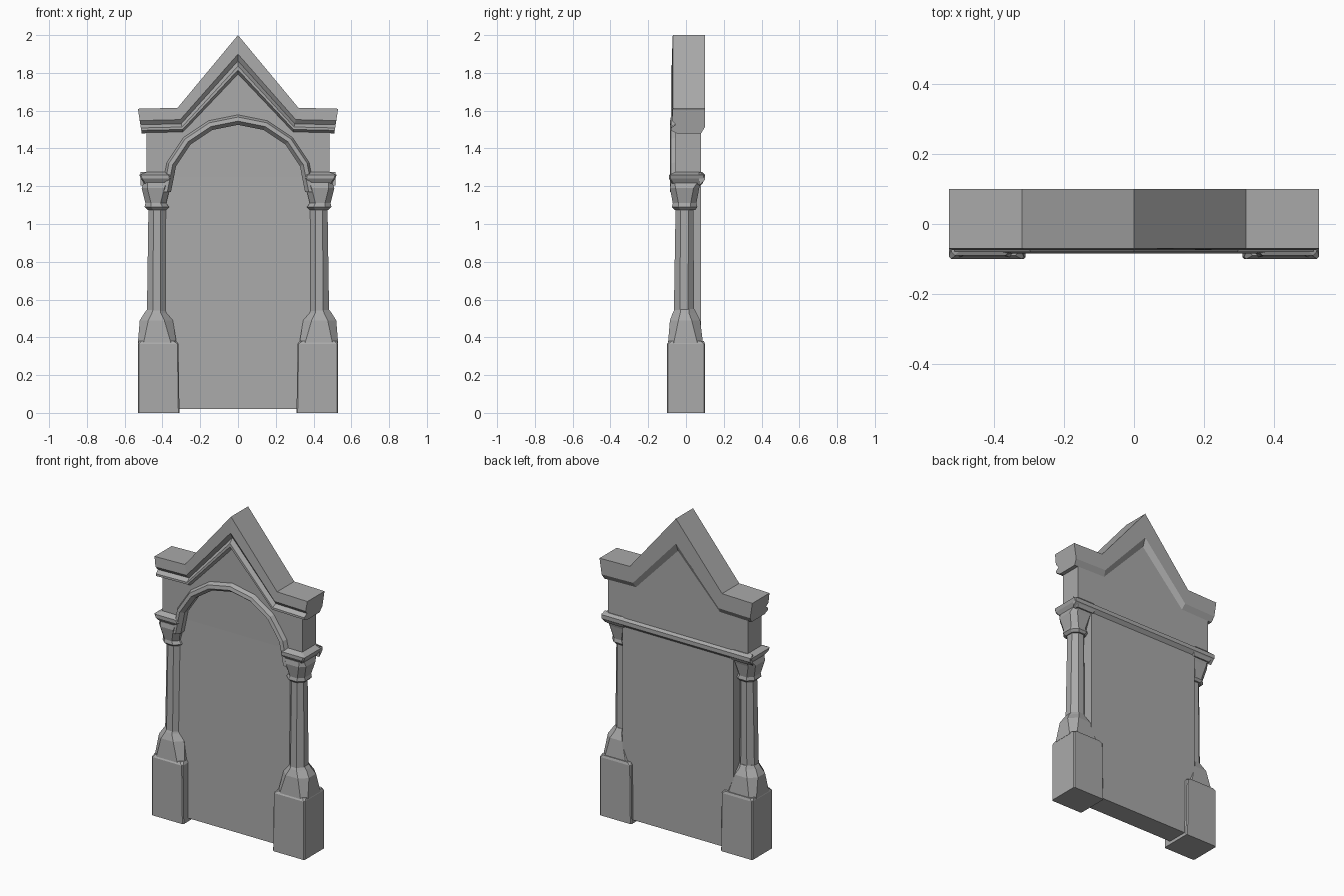
import bpy, bmesh, math

if "Cube" in bpy.data.objects:
    bpy.data.objects.remove(bpy.data.objects["Cube"])

stone = bpy.data.materials.new("grey stone")
stone.diffuse_color = (0.40, 0.40, 0.40, 1)
stone.use_nodes = True
stone.node_tree.nodes["Principled BSDF"].inputs["Base Color"].default_value = stone.diffuse_color


def finish(name, bm, mirror=False):
    bmesh.ops.recalc_face_normals(bm, faces=bm.faces)
    me = bpy.data.meshes.new(name)
    bm.to_mesh(me)
    bm.free()
    me.materials.append(stone)
    ob = bpy.data.objects.new(name, me)
    bpy.context.collection.objects.link(ob)
    if mirror:
        ob.modifiers.new("mirror", 'MIRROR')
    return ob


def skin(name, rings, mirror=False):
    """Join equal closed rings of points and cap both ends."""
    bm = bmesh.new()
    vs = [[bm.verts.new(p) for p in ring] for ring in rings]
    n = len(vs[0])
    for a, b in zip(vs, vs[1:]):
        for i in range(n):
            bm.faces.new((a[i], a[(i + 1) % n], b[(i + 1) % n], b[i]))
    bm.faces.new(vs[0])
    bm.faces.new(vs[-1])
    return finish(name, bm, mirror)


def stack(name, sections, mirror=True):
    """Vertical stack of chamfered rectangles: z, x0, x1, y0, y1, chamfer."""
    rings = []
    for z, x0, x1, y0, y1, c in sections:
        rings.append([(x0 + c, y0, z), (x1 - c, y0, z), (x1, y0 + c, z), (x1, y1 - c, z),
                      (x1 - c, y1, z), (x0 + c, y1, z), (x0, y1 - c, z), (x0, y0 + c, z)])
    return skin(name, rings, mirror)


def slab(name, outline, y0, y1):
    """Outline in x, z given thickness along y."""
    return skin(name, [[(x, y, z) for x, z in outline] for y in (y0, y1)])


def moulding(name, outer, inner, section):
    """Sweep a section (t from outer to inner path, y) between two paths."""
    rings = [[(a[0] + (b[0] - a[0]) * t, y, a[1] + (b[1] - a[1]) * t) for t, y in section]
             for a, b in zip(outer, inner)]
    return skin(name, rings)


def arc(r, z, n=8):
    return [(r * math.cos(math.pi * i / n), z + r * math.sin(math.pi * i / n)) for i in range(n + 1)]


def both(points):
    """Mirror a left half path ending at x = 0."""
    return points + [(-x, z) for x, z in reversed(points[:-1])]


# pedestals with domed caps
stack("pedestal", [(0, .31, .53, -.10, .10, .006), (.365, .315, .53, -.10, .10, .006),
                   (.38, .325, .525, -.09, .095, .015)])
stack("pedestal_cap", [(.37, .325, .53, -.095, .09, .03), (.49, .345, .52, -.085, .075, .045),
                       (.53, .37, .495, -.07, .055, .04), (.55, .38, .48, -.06, .045, .03)])

# octagonal columns
stack("column", [(.54, .378, .482, -.064, .042, .031), (1.09, .382, .474, -.055, .04, .027)])

# capitals
stack("capital", [(1.075, .38, .48, -.06, .05, .03), (1.09, .365, .495, -.075, .06, .035),
                  (1.11, .38, .49, -.07, .055, .03), (1.19, .36, .51, -.085, .07, .03),
                  (1.22, .36, .50, -.08, .08, .02)])
stack("capital_slab", [(1.21, .37, .495, -.07, .085, .008), (1.24, .355, .515, -.09, .10, .008),
                       (1.26, .36, .522, -.09, .10, .008), (1.275, .38, .485, -.06, .085, .008)])

# door panel, leaning back slightly
skin("panel", [[(x, -.05, .02), (x, -.025, 1.25), (x, .08, 1.25), (x, .08, .02)] for x in (-.385, .385)])

# gable wall and its front layer with the arched opening
gable = both([(-.485, 1.23), (-.485, 1.52), (-.32, 1.53), (0, 1.84)])
slab("gable_wall", gable, -.025, .08)
opening = [p for p in arc(.38, 1.17) if p[1] > 1.24]
slab("gable_front", gable + [(.40, 1.23)] + opening + [(-.40, 1.23)], -.055, -.02)

# arch band
moulding("arch_band", arc(.41, 1.17), arc(.355, 1.17),
         [(0, -.05), (.25, -.08), (.65, -.085), (1, -.06), (1, -.01), (0, -.01)])

# ledge across the back
skin("back_ledge", [[(x, .07, 1.205), (x, .10, 1.235), (x, .10, 1.26), (x, .07, 1.275)]
                    for x in (-.515, .515)])

# gabled roof moulding with level eaves
moulding("roof_moulding", both([(-.53, 1.61), (-.32, 1.615), (0, 2.0)]),
         both([(-.51, 1.48), (-.29, 1.485), (0, 1.79)]),
         [(0, -.07), (.48, -.074), (.65, -.055), (.78, -.08), (.88, -.08), (1, -.05),
          (1, .08), (.75, .10), (0, .10)])
